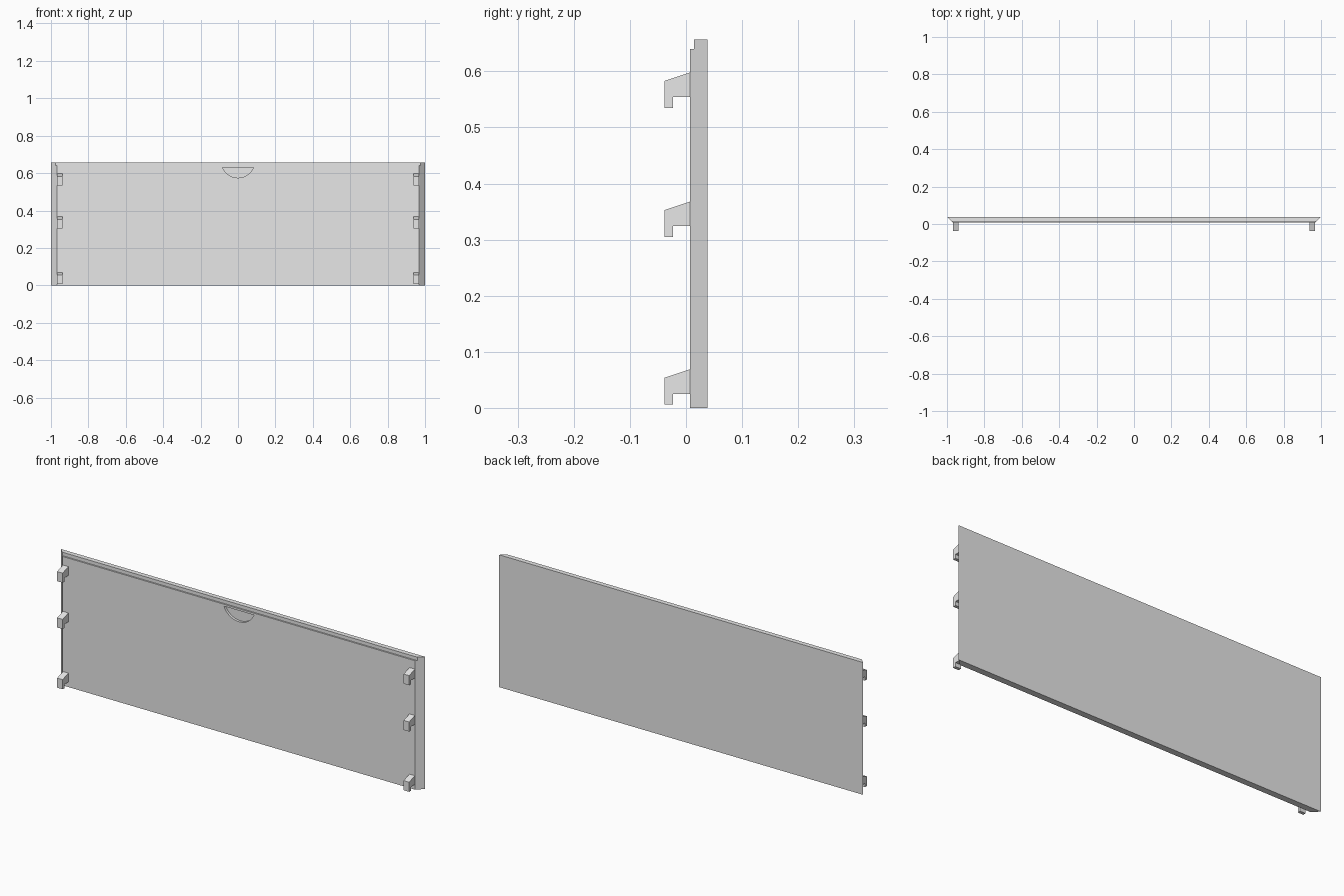
import bpy
import bmesh
import math

cube = bpy.data.objects.get("Cube")
if cube:
    bpy.data.objects.remove(cube, do_unlink=True)

grey = bpy.data.materials.new("light_grey")
grey.use_nodes = True
grey.diffuse_color = (0.8, 0.8, 0.8, 1)
grey.node_tree.nodes["Principled BSDF"].inputs["Base Color"].default_value = (0.8, 0.8, 0.8, 1)


def loft(name, start, end):
    """Solid between two matching closed outlines."""
    bm = bmesh.new()
    a = [bm.verts.new(p) for p in start]
    b = [bm.verts.new(p) for p in end]
    bm.faces.new(a)
    bm.faces.new(b[::-1])
    for i in range(len(a)):
        j = (i + 1) % len(a)
        bm.faces.new((a[j], a[i], b[i], b[j]))
    bmesh.ops.recalc_face_normals(bm, faces=bm.faces)
    mesh = bpy.data.meshes.new(name)
    bm.to_mesh(mesh)
    bm.free()
    mesh.materials.append(grey)
    obj = bpy.data.objects.new(name, mesh)
    bpy.context.collection.objects.link(obj)
    return obj


FRONT, STEP, BACK = 0.007, 0.014, 0.038
HEIGHT, LEDGE = 0.657, 0.64


def mitre(y):
    # half width, narrowing toward the front
    return 1 - (BACK - y) * 1.03


# Panel with mitred ends and a stepped top edge
profile = [(FRONT, 0), (BACK, 0), (BACK, HEIGHT), (STEP, HEIGHT), (STEP, LEDGE), (FRONT, LEDGE)]
panel = loft("panel",
             [(-mitre(y), y, z) for y, z in profile],
             [(mitre(y), y, z) for y, z in profile])

# Half-moon finger recess cut into the front
radius, centre, chord, depth = 0.089, 0.664, 0.63, 0.012
half = math.acos((centre - chord) / radius)
arc = []
for i in range(25):
    t = -half + 2 * half * i / 24
    arc.append((radius * math.sin(t), centre - radius * math.cos(t)))
cutter = loft("recess_cutter",
              [(x, FRONT - 0.02, z) for x, z in arc],
              [(x, FRONT + depth, z) for x, z in arc])
cutter.hide_render = True
cut = panel.modifiers.new("finger_recess", "BOOLEAN")
cut.operation = "DIFFERENCE"
cut.solver = "EXACT"
cut.object = cutter
bpy.context.view_layer.objects.active = panel
bpy.ops.object.modifier_apply(modifier=cut.name)
bpy.data.objects.remove(cutter, do_unlink=True)

# Hooks down both sides: sloped top, downturned tip
hook = [(FRONT + 0.002, 0), (FRONT, 0), (-0.038, -0.015), (-0.038, -0.063),
        (-0.023, -0.063), (-0.023, -0.044), (FRONT + 0.002, -0.044)]
for side, sign in (("left", 1), ("right", -1)):
    for level, top in (("lower", 0.069), ("middle", 0.368), ("upper", 0.598)):
        loft(f"{side}_{level}_hook",
             [(sign * 0.937, y, top + z) for y, z in hook],
             [(sign * 0.967, y, top + z) for y, z in hook])
